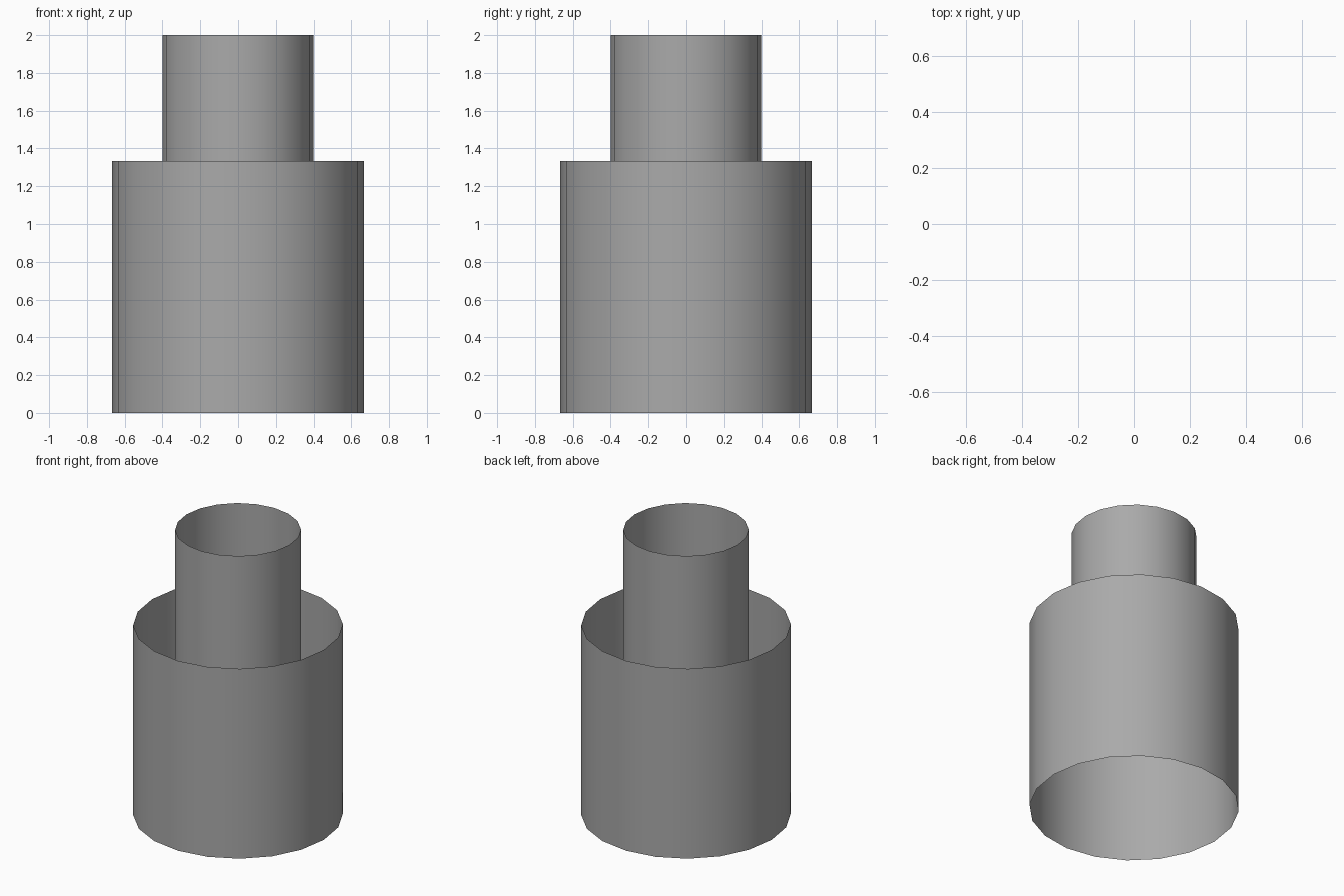
import bpy
import bmesh

cube = bpy.data.objects.get("Cube")
if cube:
    bpy.data.objects.remove(cube, do_unlink=True)

# Single plain grey
grey = bpy.data.materials.new("plain_grey")
grey.use_nodes = True
colour = (0.4, 0.4, 0.4, 1)
grey.diffuse_color = colour
grey.node_tree.nodes["Principled BSDF"].inputs["Base Color"].default_value = colour


def open_tube(name, radius, bottom, top, sides=20):
    """Thin open-ended tube, smooth shaded."""
    bm = bmesh.new()
    bmesh.ops.create_cone(bm, cap_ends=False, segments=sides,
                          radius1=radius, radius2=radius, depth=top - bottom)
    bmesh.ops.translate(bm, vec=(0, 0, (top + bottom) / 2), verts=bm.verts)
    bmesh.ops.recalc_face_normals(bm, faces=bm.faces)
    # Make sure the wall faces outwards
    face = next(iter(bm.faces))
    if face.normal.dot(face.calc_center_median() * 1.0) < 0 and bottom == 0:
        bmesh.ops.reverse_faces(bm, faces=bm.faces)
    else:
        centre = face.calc_center_median()
        if face.normal.x * centre.x + face.normal.y * centre.y < 0:
            bmesh.ops.reverse_faces(bm, faces=bm.faces)
    for face in bm.faces:
        face.smooth = True
    mesh = bpy.data.meshes.new(name)
    bm.to_mesh(mesh)
    bm.free()
    mesh.materials.append(grey)
    obj = bpy.data.objects.new(name, mesh)
    bpy.context.collection.objects.link(obj)
    return obj


# Wide lower tube and the narrow tube nested inside it
open_tube("outer_tube", 0.667, 0, 1.333)
open_tube("inner_tube", 0.4, 0.667, 2)
